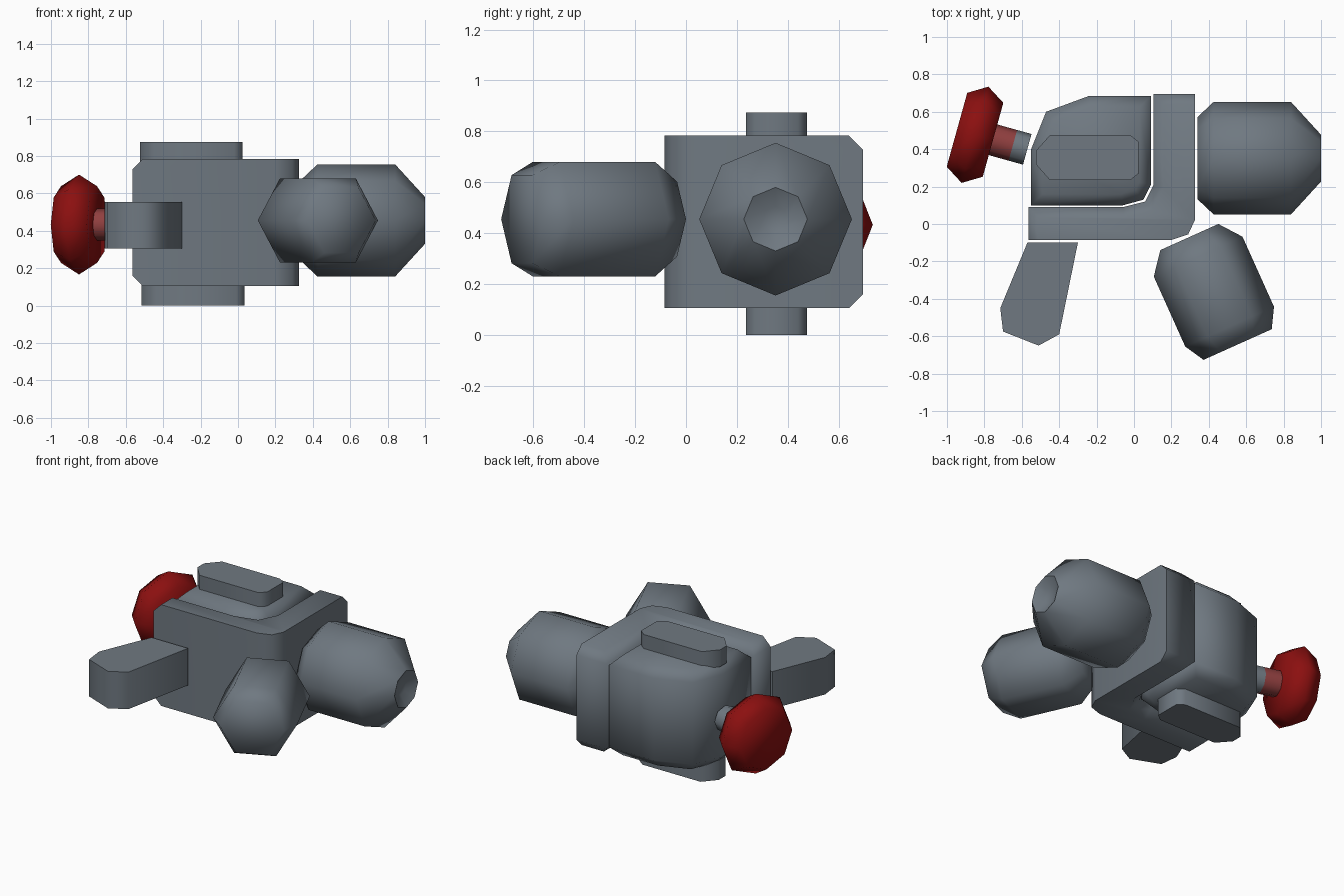
import bpy, bmesh
from math import cos, sin, pi, radians
from mathutils import Vector

cube = bpy.data.objects.get("Cube")
if cube:
    bpy.data.objects.remove(cube, do_unlink=True)


def material(name, rgb):
    m = bpy.data.materials.new(name)
    m.use_nodes = True
    m.diffuse_color = (*rgb, 1)
    m.node_tree.nodes["Principled BSDF"].inputs["Base Color"].default_value = (*rgb, 1)
    return m


grey = material("slate grey", (0.16, 0.19, 0.22))
red = material("deep red", (0.26, 0.005, 0.005))
pale_red = material("pale red", (0.28, 0.05, 0.05))


def finish(name, bm, mat, angle=65):
    bmesh.ops.recalc_face_normals(bm, faces=bm.faces)
    me = bpy.data.meshes.new(name)
    bm.to_mesh(me)
    bm.free()
    me.materials.append(mat)
    me.shade_smooth()
    me.set_sharp_from_angle(angle=radians(angle))
    ob = bpy.data.objects.new(name, me)
    bpy.context.collection.objects.link(ob)
    return ob


def slab(name, outline, z0, z1, mat, chamfer=0, rule=None):
    """Extrude an outline upward and chamfer the rim edges chosen by rule(midpoint)."""
    bm = bmesh.new()
    face = bm.faces.new([bm.verts.new((x, y, z0)) for x, y in outline])
    top = bmesh.ops.extrude_face_region(bm, geom=[face])["geom"]
    for v in top:
        if isinstance(v, bmesh.types.BMVert):
            v.co.z = z1
    if chamfer:
        rims = []
        for e in bm.edges:
            a, b = (v.co for v in e.verts)
            if abs(a.z - b.z) < 0.001 and (rule is None or rule((a + b) / 2)):
                rims.append(e)
        bmesh.ops.bevel(bm, geom=rims, offset=chamfer, segments=1, affect='EDGES')
    return finish(name, bm, mat)


def turned(name, origin, axis, profile, sides, mat):
    """Spin (distance, radius) pairs round a horizontal axis."""
    o, a = Vector(origin), Vector(axis).normalized()
    up = Vector((0, 0, 1))
    side = a.cross(up)
    bm = bmesh.new()
    rings = []
    for d, r in profile:
        rings.append([bm.verts.new(o + a * d + (side * cos(t) + up * sin(t)) * r)
                      for t in (2 * pi * i / sides for i in range(sides))])
    for p, q in zip(rings, rings[1:]):
        for i in range(sides):
            j = (i + 1) % sides
            bm.faces.new((p[i], p[j], q[j], q[i]))
    bm.faces.new(rings[0])
    bm.faces.new(rings[-1])
    return finish(name, bm, mat)


# Main block
slab("main_block", [(-0.55, 0.10), (-0.06, 0.10), (0.05, 0.13), (0.09, 0.21),
                    (0.09, 0.685), (-0.24, 0.685), (-0.47, 0.60), (-0.55, 0.40)],
     0.11, 0.78, grey, 0.06)

# Angled bracket wrapped round two sides of the block
slab("corner_bracket", [(-0.565, -0.085), (0.20, -0.085), (0.29, -0.055), (0.325, 0.02),
                        (0.325, 0.695), (0.105, 0.695), (0.105, 0.21), (0.06, 0.12),
                        (-0.06, 0.09), (-0.565, 0.09)],
     0.105, 0.783, grey, 0.055,
     lambda m: m.x < -0.56 or m.y > 0.69 or (m.y > 0.08 and m.x < 0.2))

# Raised pads above and below
pad = [(-0.525, 0.32), (-0.45, 0.235), (-0.02, 0.235), (0.025, 0.27),
       (0.025, 0.44), (-0.02, 0.475), (-0.45, 0.475), (-0.525, 0.39)]
slab("top_pad", pad, 0.76, 0.874, grey)
slab("bottom_pad", [(x + 0.01, y) for x, y in pad], 0.0, 0.13, grey)

# Side barrel with a dished end
turned("side_barrel", (0, 0.352, 0.455), (1, 0, 0),
       [(0.34, 0.22), (0.425, 0.30), (0.84, 0.30), (1.0, 0.125), (0.96, 0.05)], 8, grey)

# Front barrel
turned("front_barrel", (0.22, 0.099, 0.455), (0.41, -0.912, 0),
       [(0.185, 0.17), (0.30, 0.26), (0.71, 0.26), (0.815, 0.20)], 6, grey)

# Tapered front foot
slab("front_foot", [(-0.57, -0.10), (-0.715, -0.45), (-0.70, -0.575),
                    (-0.51, -0.65), (-0.40, -0.59), (-0.30, -0.10)],
     0.305, 0.553, grey)

# Knob on its stem
knob_axis = (0.963, -0.268, 0)
knob_at = (-0.85, 0.477, 0.433)
turned("knob", knob_at, knob_axis, [(-0.1, 0.205), (0, 0.267), (0.1, 0.205)], 8, red)
turned("stem_collar", knob_at, knob_axis, [(0.09, 0.085), (0.21, 0.085)], 8, pale_red)
turned("stem", knob_at, knob_axis, [(0.21, 0.085), (0.29, 0.085)], 8, grey)
